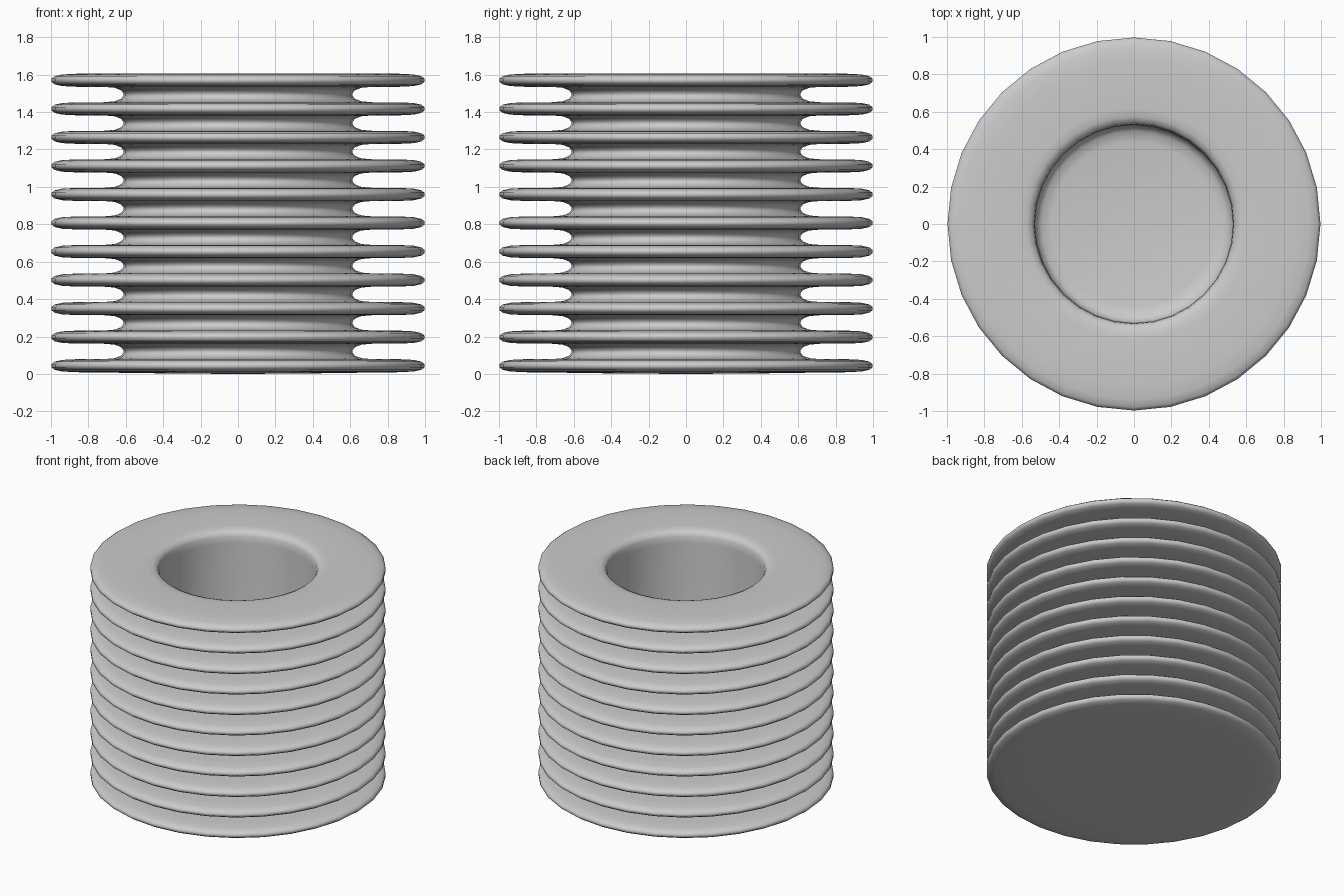
import bpy, bmesh, math

if "Cube" in bpy.data.objects:
    bpy.data.objects.remove(bpy.data.objects["Cube"])

SIDES = 32
FINS = 11
FIRST, PITCH = 0.044, 0.1526   # centre height of lowest fin, fin spacing
HALF = 0.035                   # half fin thickness

# fin edge, bottom to top: (radius, height relative to the fin centre)
tip = [(0.86, -HALF), (0.94, -0.031), (0.98, -0.022), (0.997, -0.009),
       (0.997, 0.009), (0.98, 0.022), (0.94, 0.031), (0.86, HALF)]
# rounded groove root between two fins, relative to the groove centre
gap = PITCH / 2 - HALF
groove = [(0.72, -gap), (0.66, -gap * 0.88), (0.625, -gap * 0.55), (0.612, -gap * 0.15),
          (0.612, gap * 0.15), (0.625, gap * 0.55), (0.66, gap * 0.88), (0.72, gap)]

# slightly domed underside, then fins and grooves going up
profile = [(0, 0), (0.34, 0.002), (0.62, 0.006)]
for i in range(FINS):
    z = FIRST + i * PITCH
    profile += [(r, z + h) for r, h in tip]
    if i < FINS - 1:
        profile += [(r, z + PITCH / 2 + h) for r, h in groove]

# rim, bore wall and floor
top = FIRST + (FINS - 1) * PITCH + HALF
profile += [(0.62, top), (0.575, top - 0.004), (0.547, top - 0.016), (0.534, top - 0.04),
            (0.53, top - 0.09), (0.53, 0.16), (0.522, 0.115), (0.495, 0.092),
            (0.44, 0.082), (0, 0.08)]

# lathe the profile around z
bm = bmesh.new()
verts = [bm.verts.new((r, 0, z)) for r, z in profile]
edges = [bm.edges.new(pair) for pair in zip(verts, verts[1:])]
bmesh.ops.spin(bm, geom=verts + edges, cent=(0, 0, 0), axis=(0, 0, 1),
               angle=2 * math.pi, steps=SIDES, use_merge=False)
bmesh.ops.remove_doubles(bm, verts=bm.verts, dist=0.0005)
bmesh.ops.recalc_face_normals(bm, faces=bm.faces)
for f in bm.faces:
    f.smooth = True
mesh = bpy.data.meshes.new("finned_cylinder")
bm.to_mesh(mesh)
bm.free()
obj = bpy.data.objects.new("finned_cylinder", mesh)
bpy.context.collection.objects.link(obj)
